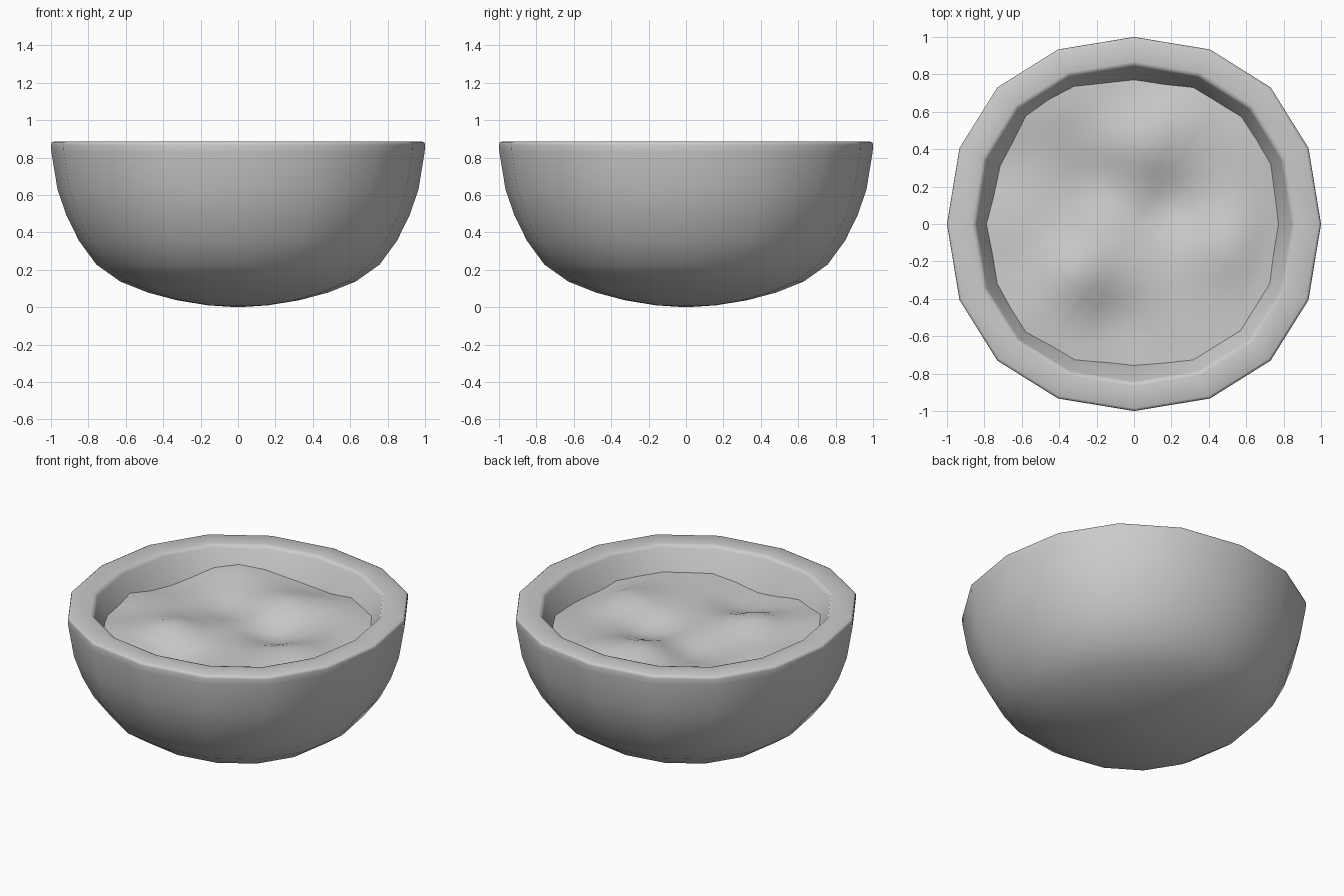
import bpy, bmesh, math

if "Cube" in bpy.data.objects:
    bpy.data.objects.remove(bpy.data.objects["Cube"])

SIDES = 16


def spot(r, i, n):
    # slightly squared ring, as from a rounded cube
    a = i * 2 * math.pi / n
    a += 0.018 * math.sin(4 * a)
    s = math.sin(2 * a) ** 2
    k = r * (1 + 0.033 * s * min(1, r / 0.7))
    return k * math.cos(a), k * math.sin(a)


def lathe(name, profile, height=None, n=SIDES):
    # profile: (radius, z) points; radius 0 closes to a single vertex
    bm = bmesh.new()
    rings = []
    for r, z in profile:
        pts = [spot(r, i, n) for i in range(n if r > 0 else 1)]
        rings.append([bm.verts.new((x, y, z + (height(x, y) if height else 0)))
                      for x, y in pts])
    for a, b in zip(rings, rings[1:]):
        for i in range(n):
            j = (i + 1) % n
            if len(a) == 1:
                bm.faces.new((a[0], b[j], b[i]))
            elif len(b) == 1:
                bm.faces.new((a[i], a[j], b[0]))
            else:
                bm.faces.new((a[i], a[j], b[j], b[i]))
    bm.normal_update()
    if height:
        for f in bm.faces:
            if f.normal.z < 0:
                f.normal_flip()
    else:
        bmesh.ops.recalc_face_normals(bm, faces=bm.faces)
    for f in bm.faces:
        f.smooth = True
    mesh = bpy.data.meshes.new(name)
    bm.to_mesh(mesh)
    bm.free()
    obj = bpy.data.objects.new(name, mesh)
    bpy.context.collection.objects.link(obj)
    return obj


# Thick bowl: outside from the bottom up, over the rim, and down the inside
lathe("bowl", [
    (0, 0), (0.16, 0.01), (0.33, 0.038), (0.48, 0.078), (0.63, 0.138),
    (0.757, 0.228), (0.85, 0.355), (0.917, 0.49), (0.965, 0.63), (0.998, 0.83),
    (1.0, 0.868), (0.997, 0.88), (0.985, 0.886),
    (0.868, 0.886), (0.852, 0.882), (0.842, 0.865),
    (0.782, 0.74), (0.753, 0.67), (0.715, 0.56), (0.67, 0.45), (0.61, 0.35),
    (0.51, 0.26), (0.36, 0.20), (0.17, 0.16), (0, 0.15)])

# Lumpy filling surface: mounds and dips as (x, y, height)
LUMPS = [(-.79, .03, .025), (-.75, .26, -.04), (-.46, .65, .045),
         (.1, .8, -.035), (.64, .45, .02), (.79, -.1, -.035),
         (-.62, -.5, .03), (0, -.8, -.05), (-.31, -.27, .065),
         (-.08, -.53, -.06), (.2, .1, -.06), (.02, .42, .05),
         (.52, -.12, .055), (-.22, .23, -.045), (.25, .57, .03)]


def lumps(x, y):
    return sum(h * math.exp(-((x - a) ** 2 + (y - b) ** 2) / 0.033)
               for a, b, h in LUMPS)


lathe("filling", [(0, 0.735)] +
      [(0.795 * k / 12, 0.735) for k in range(1, 13)], lumps, 32)
